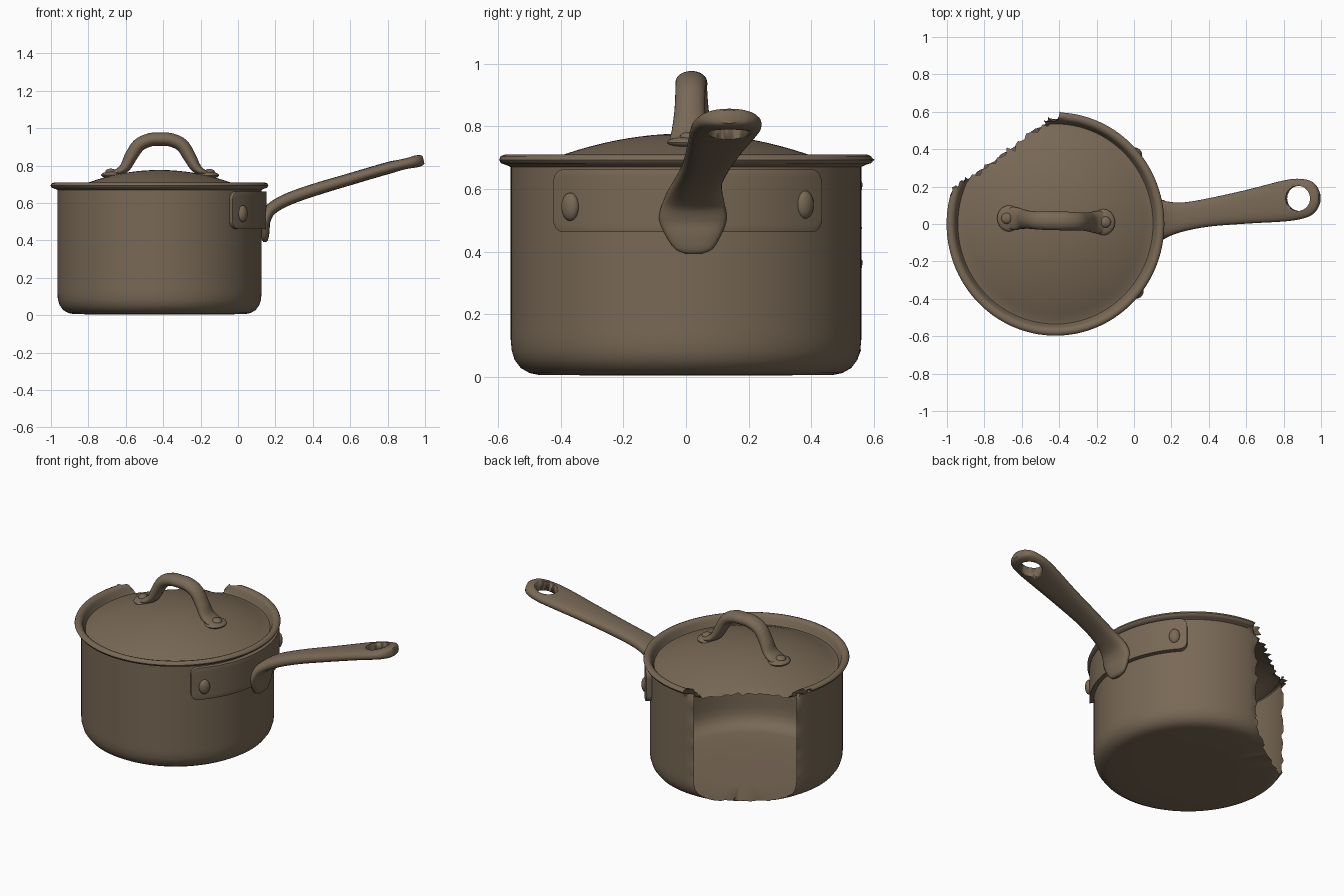
import bpy, bmesh, random
from math import sin, cos, pi, radians, sqrt, asin, copysign
from mathutils import Vector, Matrix

random.seed(4)
old = bpy.data.objects.get("Cube")
if old:
    bpy.data.objects.remove(old, do_unlink=True)

CX, SX = -0.42, 0.975          # pan axis and slight squash along x
brown = bpy.data.materials.new("warm brown")
brown.use_nodes = True
colour = (0.19, 0.14, 0.092, 1)
brown.diffuse_color = colour
bsdf = brown.node_tree.nodes["Principled BSDF"]
bsdf.inputs["Base Color"].default_value = colour
bsdf.inputs["Roughness"].default_value = 0.7


def finish(name, bm, angle=40):
    mesh = bpy.data.meshes.new(name)
    bm.to_mesh(mesh)
    bm.free()
    mesh.materials.append(brown)
    ob = bpy.data.objects.new(name, mesh)
    bpy.context.collection.objects.link(ob)
    bpy.ops.object.select_all(action='DESELECT')
    ob.select_set(True)
    bpy.context.view_layer.objects.active = ob
    bpy.ops.object.shade_smooth_by_angle(angle=radians(angle))
    return ob


def catmull(points, steps):
    """Smooth list of tuples through the given stations."""
    p = [Vector(q) for q in points]
    p = [2 * p[0] - p[1]] + p + [2 * p[-1] - p[-2]]
    out = []
    for a, b, c, d in zip(p, p[1:], p[2:], p[3:]):
        for k in range(steps):
            t = k / steps
            out.append(0.5 * (2 * b + (c - a) * t + (2 * a - 5 * b + 4 * c - d) * t * t
                              + (3 * b - a - 3 * c + d) * t ** 3))
    return out + [p[-2]]


def sweep(name, stations, power=2.0, steps=5, sides=24):
    """Loft rounded sections; each station is x, y, z, half width, half thickness."""
    st = catmull(stations, steps)
    bm = bmesh.new()
    rings = []
    for i, s in enumerate(st):
        a, b = st[max(i - 1, 0)], st[min(i + 1, len(st) - 1)]
        tangent = Vector((b[0] - a[0], 0, b[2] - a[2])).normalized()
        up = Vector((-tangent.z, 0, tangent.x))
        ring = []
        for k in range(sides):
            c, n = cos(2 * pi * k / sides), sin(2 * pi * k / sides)
            u = copysign(abs(c) ** (2 / power), c) * s[3]
            v = copysign(abs(n) ** (2 / power), n) * s[4]
            ring.append(bm.verts.new(Vector(s[:3]) + Vector((0, u, 0)) + up * v))
        rings.append(ring)
    for r, q in zip(rings, rings[1:]):
        for k in range(sides):
            bm.faces.new((r[k], r[k - 1], q[k - 1], q[k]))
    bm.faces.new(rings[0])
    bm.faces.new(rings[-1][::-1])
    bmesh.ops.recalc_face_normals(bm, faces=bm.faces)
    return finish(name, bm)


def dome(name, loc, size, turn=0.0):
    bm = bmesh.new()
    bmesh.ops.create_uvsphere(bm, u_segments=20, v_segments=12, radius=1)
    bm.transform(Matrix.Translation(loc) @ Matrix.Rotation(turn, 4, 'Z')
                 @ Matrix.Diagonal((*size, 1)))
    return finish(name, bm)


def lid_height(r):
    return 0.777 - 0.44 * r * r


# Pan shell: base, wall, rim and domed lid as one thin lathed sheet
profile = [(0, 0.004), (0.25, 0.004), (0.47, 0.006), (0.5, 0.012), (0.528, 0.028),
           (0.548, 0.055), (0.557, 0.085)]
profile += [(0.56, 0.12 + 0.0275 * i) for i in range(21)]
profile += [(0.578, 0.678), (0.591, 0.682), (0.597, 0.693), (0.592, 0.705),
            (0.578, 0.71), (0.562, 0.706), (0.55, 0.692), (0.543, 0.668), (0.535, 0.655)]
profile += [(0.52 * (1 - i / 14), lid_height(0.52 * (1 - i / 14))) for i in range(15)]
bm = bmesh.new()
verts = [bm.verts.new((r, 0, z)) for r, z in profile]
edges = [bm.edges.new(pair) for pair in zip(verts, verts[1:])]
bmesh.ops.spin(bm, geom=verts + edges, cent=(0, 0, 0), axis=(0, 0, 1),
               angle=2 * pi, steps=120)
bmesh.ops.remove_doubles(bm, verts=bm.verts, dist=0.0005)
bmesh.ops.recalc_face_normals(bm, faces=bm.faces)
bm.transform(Matrix.Translation((CX, 0, 0)) @ Matrix.Diagonal((SX, 1, 1, 1)))
# Broken-away back corner with a ragged edge
out = Vector((-0.581, 0.814, 0))
bmesh.ops.bisect_plane(bm, geom=bm.verts[:] + bm.edges[:] + bm.faces[:], dist=0.0005,
                       plane_co=(-0.67, 0.4, 0), plane_no=out, clear_outer=True)
for v in bm.verts:
    if v.is_boundary:
        reach = 0.03 if v.co.z > 0.66 else 0.012
        v.co += out * random.uniform(-reach, reach * 0.6)
finish("pan_shell", bm, 50)

# Curved mounting plate with rounded ends
R, H, CORNER, ZMID = 0.588, 0.1, 0.045, 0.562
half = radians(47)
bm = bmesh.new()
rows = []
COLS = 64
for i in range(COLS + 1):
    a = half * sin(pi * (i / COLS - 0.5))
    d = min((half - abs(a)) * R, CORNER)
    h = H - CORNER + sqrt(max(0, CORNER ** 2 - (CORNER - d) ** 2))
    rows.append([bm.verts.new((CX + R * cos(a) * SX, R * sin(a) + 0.005, ZMID + h * (j / 4 - 1)))
                 for j in range(9)])
for r, q in zip(rows, rows[1:]):
    for j in range(8):
        bm.faces.new((r[j], q[j], q[j + 1], r[j + 1]))
plate = finish("handle_plate", bm)
solid = plate.modifiers.new("thickness", 'SOLIDIFY')
solid.thickness = 0.035
solid.offset = -1
bevel = plate.modifiers.new("soft edge", 'BEVEL')
bevel.width = 0.008
bevel.segments = 2

# Plate rivets
for side, y, z in (("right", -0.37, 0.543), ("left", 0.38, 0.55)):
    a = asin(y / R)
    dome(side + "_plate_rivet", (CX + R * cos(a) * SX, y, z), (0.022, 0.032, 0.045), a)

# Long handle: spoon-shaped foot, bend, then a widening grip
handle = sweep("long_handle", [
    (0.143, 0.025, 0.392, 0.025, 0.008), (0.144, 0.025, 0.408, 0.06, 0.018),
    (0.145, 0.023, 0.45, 0.088, 0.024), (0.147, 0.022, 0.505, 0.108, 0.027),
    (0.175, 0.025, 0.565, 0.096, 0.032), (0.26, 0.037, 0.617, 0.078, 0.033),
    (0.4, 0.062, 0.668, 0.076, 0.033), (0.6, 0.092, 0.728, 0.09, 0.032),
    (0.78, 0.12, 0.781, 0.108, 0.032), (0.87, 0.132, 0.804, 0.11, 0.032),
    (0.94, 0.137, 0.82, 0.095, 0.032), (0.975, 0.138, 0.827, 0.066, 0.03),
    (0.992, 0.138, 0.831, 0.03, 0.022)], power=2.6)
# Hanging hole
bm = bmesh.new()
bmesh.ops.create_cone(bm, cap_ends=True, segments=40, radius1=0.067, radius2=0.067, depth=0.4)
bm.transform(Matrix.Translation((0.88, 0.137, 0.807)) @ Matrix.Rotation(radians(-8), 4, 'Y'))
cutter = finish("hole_cutter", bm)
cutter.hide_render = True
cutter.hide_set(True)
cutter.display_type = 'WIRE'
cut = handle.modifiers.new("hanging hole", 'BOOLEAN')
cut.object = cutter
cut.operation = 'DIFFERENCE'

# Lid handle: arch with flared, flattened feet
sweep("lid_handle", [
    (-0.7, 0.03, 0.745, 0.04, 0.012), (-0.65, 0.03, 0.762, 0.06, 0.018),
    (-0.605, 0.028, 0.79, 0.055, 0.028), (-0.572, 0.024, 0.85, 0.049, 0.034),
    (-0.53, 0.02, 0.91, 0.048, 0.036), (-0.47, 0.018, 0.938, 0.05, 0.036),
    (-0.42, 0.017, 0.941, 0.05, 0.035), (-0.36, 0.016, 0.938, 0.05, 0.036),
    (-0.3, 0.014, 0.91, 0.048, 0.036), (-0.26, 0.012, 0.85, 0.049, 0.034),
    (-0.225, 0.01, 0.79, 0.055, 0.028), (-0.185, 0.01, 0.762, 0.06, 0.018),
    (-0.135, 0.01, 0.742, 0.045, 0.012)])
for side, x, y in (("right", -0.668, 0.03), ("left", -0.165, 0.01)):
    z = lid_height(abs(x - CX))
    dome(side + "_lid_foot", (x, y, z), (0.064, 0.07, 0.02))
    dome(side + "_lid_rivet", (x - 0.012 if x < CX else x + 0.012, y, z + 0.016),
         (0.03, 0.03, 0.018))
